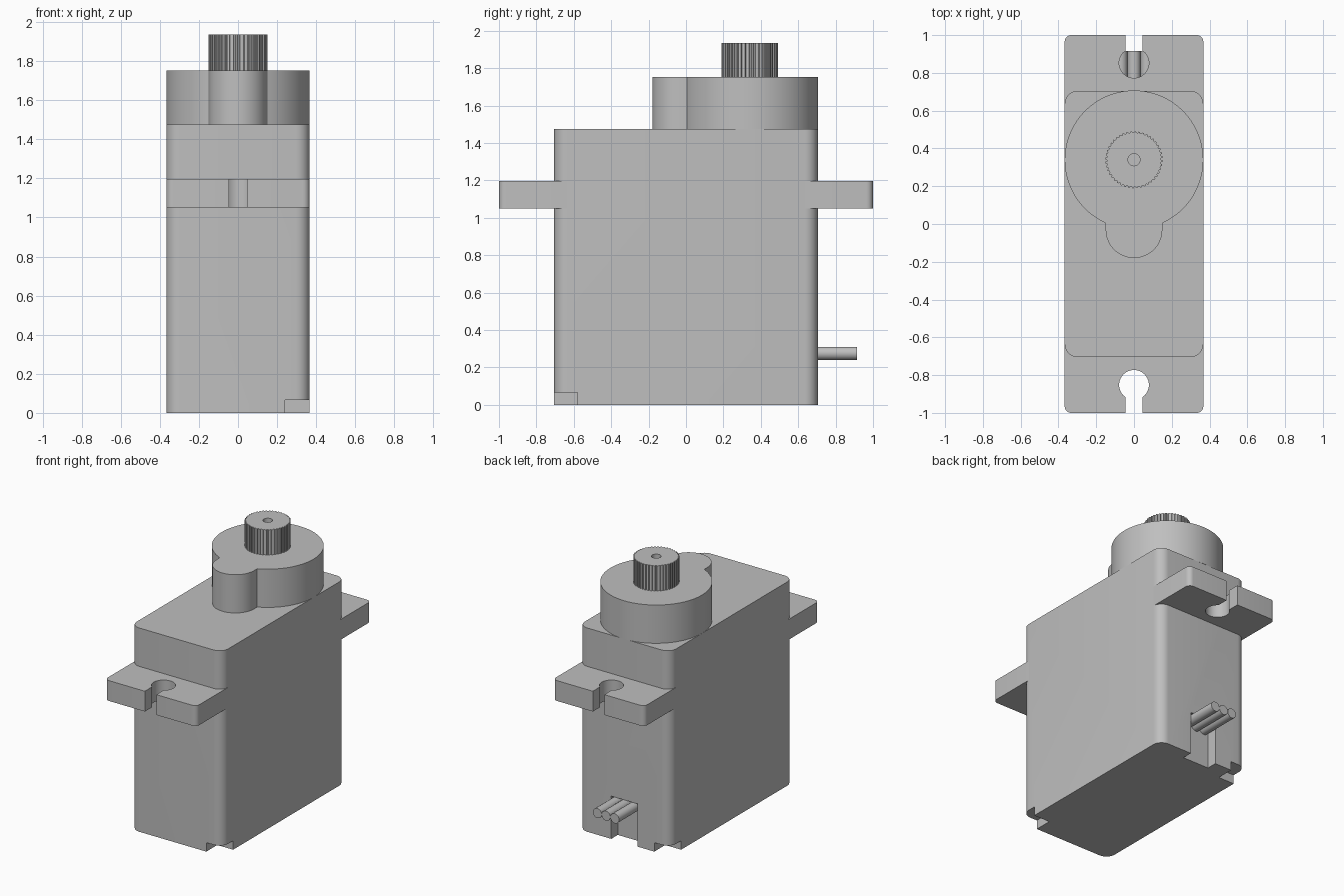
import bpy, bmesh
from math import sin, cos, pi, radians, acos, sqrt, asin

cube = bpy.data.objects.get("Cube")
if cube:
    bpy.data.objects.remove(cube, do_unlink=True)

GREY = (0.52, 0.52, 0.52, 1)
grey = bpy.data.materials.new("grey_plastic")
grey.use_nodes = True
grey.diffuse_color = GREY
grey.node_tree.nodes["Principled BSDF"].inputs["Base Color"].default_value = GREY

HALF_X, HALF_Y, BODY_TOP = 0.367, 0.705, 1.475
SHAFT_Y = 0.34


def arc(cx, cy, r, start, end, steps):
    """Points along an arc, angles in radians."""
    angles = [start + (end - start) * i / steps for i in range(steps + 1)]
    return [(cx + r * cos(a), cy + r * sin(a)) for a in angles]


def circle(cx, cy, r, steps=32):
    return arc(cx, cy, r, 0, 2 * pi, steps)[:-1]


def rectangle(x0, x1, y0, y1):
    return [(x0, y0), (x1, y0), (x1, y1), (x0, y1)]


def prism(name, outline, z0, z1):
    """Extrude a flat outline upwards from z0 to z1."""
    bm = bmesh.new()
    base = bm.faces.new([bm.verts.new((x, y, z0)) for x, y in outline])
    top = bmesh.ops.extrude_face_region(bm, geom=[base])["geom"]
    moved = [v for v in top if isinstance(v, bmesh.types.BMVert)]
    bmesh.ops.translate(bm, verts=moved, vec=(0, 0, z1 - z0))
    bmesh.ops.recalc_face_normals(bm, faces=bm.faces)
    mesh = bpy.data.meshes.new(name)
    bm.to_mesh(mesh)
    bm.free()
    mesh.materials.append(grey)
    obj = bpy.data.objects.new(name, mesh)
    bpy.context.collection.objects.link(obj)
    return obj


def activate(obj):
    bpy.ops.object.select_all(action="DESELECT")
    obj.select_set(True)
    bpy.context.view_layer.objects.active = obj


def cut(obj, cutter):
    """Subtract the cutter from the object, then discard it."""
    mod = obj.modifiers.new("cut", "BOOLEAN")
    mod.operation, mod.solver, mod.object = "DIFFERENCE", "EXACT", cutter
    activate(obj)
    bpy.ops.object.modifier_apply(modifier=mod.name)
    bpy.data.objects.remove(cutter, do_unlink=True)


def smooth(obj):
    activate(obj)
    bpy.ops.object.shade_smooth_by_angle(angle=radians(30))


# Case with rounded upright edges
R = 0.07
outline = []
for i, (sx, sy) in enumerate([(1, 1), (-1, 1), (-1, -1), (1, -1)]):
    outline += arc(sx * (HALF_X - R), sy * (HALF_Y - R), R,
                   i * pi / 2, (i + 1) * pi / 2, 8)
case = prism("case", outline, 0, BODY_TOP)

# Pry notches at two opposite bottom corners
for s in (1, -1):
    xs, ys = sorted((s * 0.24, s * 0.5)), sorted((-s * 0.58, -s * 0.9))
    cut(case, prism("notch_cutter", rectangle(*xs, *ys), -0.1, 0.065))

# Cable slot in the back
cut(case, prism("slot_cutter", rectangle(-0.105, 0.105, 0.63, 0.9), -0.1, 0.31))
smooth(case)

# Mounting tabs with open keyholes
SLOT, HOLE, HOLE_Y, TAB_R = 0.046, 0.079, 0.852, 0.035
open_angle = acos(SLOT / HOLE)
tab = [(-HALF_X, HALF_Y - R), (HALF_X, HALF_Y - R)]
tab += arc(HALF_X - TAB_R, 1 - TAB_R, TAB_R, 0, pi / 2, 6)
tab += [(SLOT, 1)]
tab += arc(0, HOLE_Y, HOLE, open_angle, -pi - open_angle, 28)
tab += [(-SLOT, 1)]
tab += arc(TAB_R - HALF_X, 1 - TAB_R, TAB_R, pi / 2, pi, 6)
for name, s in (("back_tab", 1), ("front_tab", -1)):
    smooth(prism(name, [(s * x, s * y) for x, y in tab], 1.05, 1.197))

# Gear housing: large round with a smaller lobe towards the front
BIG, LOBE = 0.367, 0.15
join = asin(LOBE / BIG)
housing = arc(0, SHAFT_Y, BIG, -pi / 2 + join, 1.5 * pi - join, 72)
housing += arc(0, -0.03, LOBE, -pi, 0, 28)
smooth(prism("gear_housing", housing, BODY_TOP, 1.752))

# Splined output shaft with a screw hole
TEETH = 44
spline = []
for i in range(TEETH):
    for step, r in ((0, 0.144), (0.4, 0.144), (0.5, 0.151), (0.9, 0.151)):
        a = 2 * pi * (i + step) / TEETH
        spline.append((r * cos(a), SHAFT_Y + r * sin(a)))
shaft = prism("output_shaft", spline, 1.752, 1.935)
cut(shaft, prism("screw_hole_cutter", circle(0, SHAFT_Y, 0.032, 24), 1.77, 2))
smooth(shaft)

# Three cable wires leaving the back slot
for name, x in (("right_wire", -0.07), ("middle_wire", 0), ("left_wire", 0.07)):
    wire = prism(name, circle(0, 0, 0.035, 24), 0, 0.285)
    wire.rotation_euler = (-pi / 2, 0, 0)
    wire.location = (x, 0.63, 0.275)
    smooth(wire)
